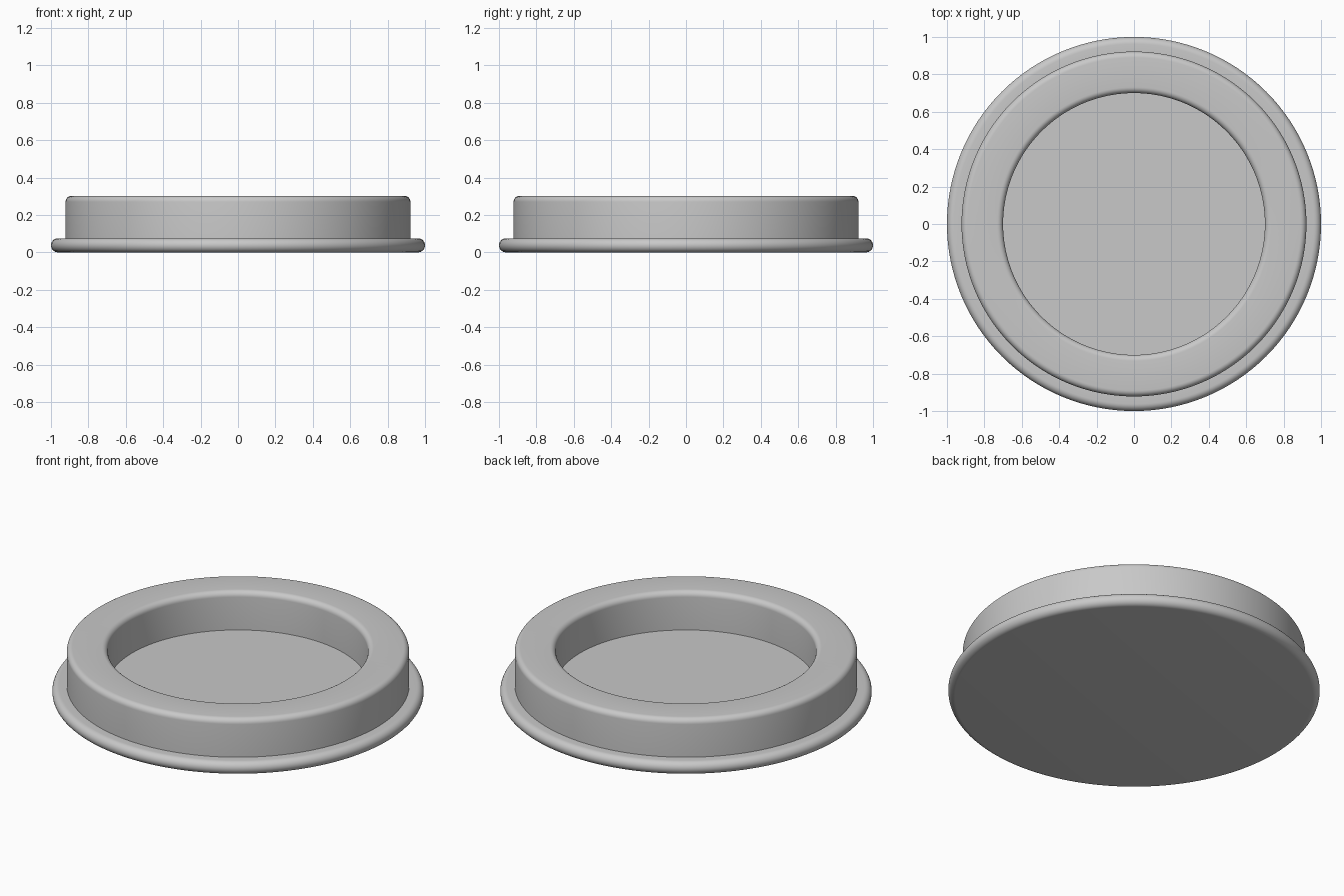
import bpy, bmesh, math

if "Cube" in bpy.data.objects:
    bpy.data.objects.remove(bpy.data.objects["Cube"])

SIDES = 128
FLANGE_R, FLANGE_H = 1.0, 0.075   # base flange with a fully rounded edge
RIM_R, BORE_R, TOP = 0.922, 0.70, 0.302
FILLET = 0.032                    # rounding on both top edges of the rim

grey = bpy.data.materials.new("plain grey")
grey.diffuse_color = (0.58, 0.58, 0.58, 1)
grey.use_nodes = True
grey.node_tree.nodes["Principled BSDF"].inputs["Base Color"].default_value = grey.diffuse_color


def arc(cx, cz, r, start, end, steps):
    """Points on an arc, angles in degrees."""
    angles = [math.radians(start + (end - start) * i / steps) for i in range(steps + 1)]
    return [(cx + r * math.cos(a), cz + r * math.sin(a)) for a in angles]


def lathe(name, profile):
    """Spin an (r, z) profile about the z axis."""
    bm = bmesh.new()
    verts = [bm.verts.new((r, 0, z)) for r, z in profile]
    edges = [bm.edges.new(pair) for pair in zip(verts, verts[1:])]
    bmesh.ops.spin(bm, geom=verts + edges, cent=(0, 0, 0), axis=(0, 0, 1),
                   angle=math.tau, steps=SIDES, use_duplicate=False)
    bmesh.ops.remove_doubles(bm, verts=bm.verts, dist=1e-4)
    bmesh.ops.recalc_face_normals(bm, faces=bm.faces)
    mesh = bpy.data.meshes.new(name)
    bm.to_mesh(mesh)
    bm.free()
    mesh.materials.append(grey)
    obj = bpy.data.objects.new(name, mesh)
    bpy.context.collection.objects.link(obj)
    bpy.context.view_layer.objects.active = obj
    obj.select_set(True)
    bpy.ops.object.shade_smooth_by_angle(angle=math.radians(30))
    obj.select_set(False)
    return obj


# Closed section: underside, flange edge, outer wall, rim top, bore wall, floor
half = FLANGE_H / 2
profile = [(0, 0)]
profile += arc(FLANGE_R - half, half, half, -90, 90, 14)
profile += [(RIM_R, FLANGE_H)]
profile += arc(RIM_R - FILLET, TOP - FILLET, FILLET, 0, 90, 7)
profile += arc(BORE_R + FILLET, TOP - FILLET, FILLET, 90, 180, 7)
profile += [(BORE_R, FLANGE_H), (0, FLANGE_H)]
lathe("flanged_round_tray", profile)
